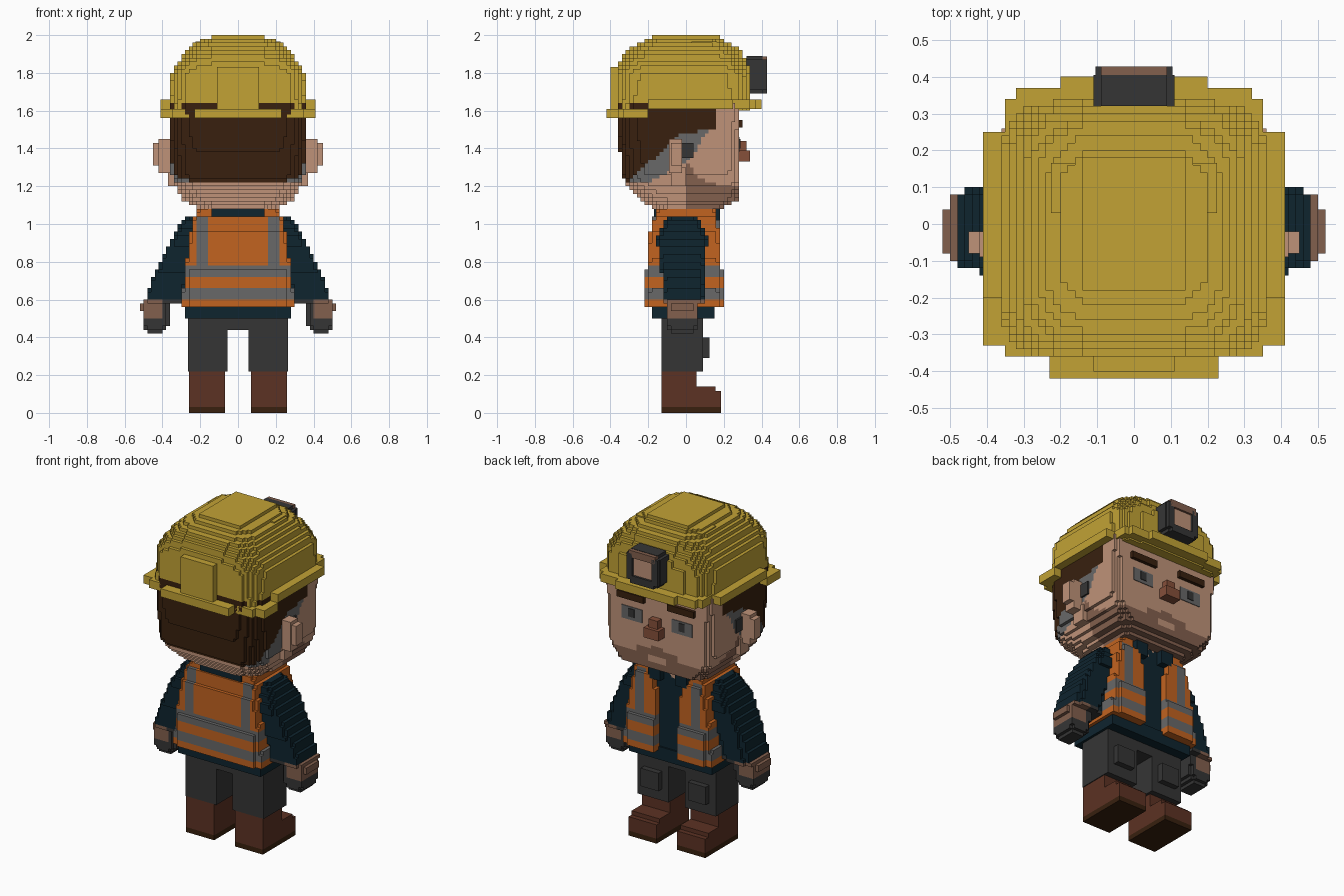
import bpy

cube = bpy.data.objects.get("Cube")
if cube:
    bpy.data.objects.remove(cube, do_unlink=True)

COLOURS = {
    "helmet yellow": (.54, .365, .036), "skin": (.52, .29, .19),
    "stubble brown": (.225, .115, .075), "nose brown": (.24, .08, .042),
    "boot brown": (.107, .032, .017), "hair brown": (.04, .0144, .0045),
    "navy": (.0045, .018, .028), "vest orange": (.54, .125, .0144),
    "stripe grey": (.14, .14, .14), "dark grey": (.036, .036, .036)}
MATS = {}
for mat_name, rgb in COLOURS.items():
    m = bpy.data.materials.new(mat_name)
    m.use_nodes = True
    m.diffuse_color = (*rgb, 1)
    m.node_tree.nodes["Principled BSDF"].inputs["Base Color"].default_value = (*rgb, 1)
    MATS[mat_name] = m


def make(name, verts, faces, slots, indices=None):
    mesh = bpy.data.meshes.new(name)
    mesh.from_pydata(verts, [], faces)
    for s in slots:
        mesh.materials.append(MATS[s])
    if indices:
        mesh.polygons.foreach_set("material_index", indices)
    mesh.update()
    obj = bpy.data.objects.new(name, mesh)
    bpy.context.collection.objects.link(obj)


# Each side of a block: outward direction and its corners in order
SIDES = [((1, 0, 0), ((1, 0, 0), (1, 1, 0), (1, 1, 1), (1, 0, 1))),
         ((-1, 0, 0), ((0, 0, 0), (0, 0, 1), (0, 1, 1), (0, 1, 0))),
         ((0, 1, 0), ((0, 1, 0), (0, 1, 1), (1, 1, 1), (1, 1, 0))),
         ((0, -1, 0), ((0, 0, 0), (1, 0, 0), (1, 0, 1), (0, 0, 1))),
         ((0, 0, 1), ((0, 0, 1), (1, 0, 1), (1, 1, 1), (0, 1, 1))),
         ((0, 0, -1), ((0, 0, 0), (0, 1, 0), (1, 1, 0), (1, 0, 0)))]


def voxels(name, x, y, z, inside, colour, c=.02):
    """Blocky solid: keeps the exposed sides of every cell inside the shape."""
    spans = [range(round(a / c), round(b / c)) for a, b in (x, y, z)]
    cells = {}
    for i in spans[0]:
        for j in spans[1]:
            for k in spans[2]:
                p = ((i + .5) * c, (j + .5) * c, (k + .5) * c)
                if inside(*p):
                    cells[i, j, k] = p
    slots, verts, faces, indices = [], {}, [], []
    for (i, j, k), p in cells.items():
        tint = colour(*p) if callable(colour) else colour
        for (dx, dy, dz), corners in SIDES:
            if (i + dx, j + dy, k + dz) in cells:
                continue
            if tint not in slots:
                slots.append(tint)
            faces.append([verts.setdefault((i + a, j + b, k + d), len(verts))
                          for a, b, d in corners])
            indices.append(slots.index(tint))
    make(name, [(a * c, b * c, d * c) for a, b, d in verts], faces, slots, indices)


def box(name, x, y, z, colour):
    verts = {}
    faces = [[verts.setdefault(q, len(verts)) for q in cs] for _, cs in SIDES]
    make(name, [(x[a], y[b], z[d]) for a, b, d in verts], faces, [colour])


def centred(name, hx, y, z, colour):
    box(name, (-hx, hx), y, z, colour)


def pair(name, x, y, z, colour):
    box("left_" + name, x, y, z, colour)
    box("right_" + name, (-x[1], -x[0]), y, z, colour)


def ramp(table, t):
    """Row of a table interpolated at t."""
    if t <= table[0][0]:
        return table[0][1:]
    for a, b in zip(table, table[1:]):
        if t <= b[0]:
            f = (t - a[0]) / (b[0] - a[0])
            return [u + (v - u) * f for u, v in zip(a[1:], b[1:])]
    return table[-1][1:]


def rounded(x, y, hx, y0, y1, r_back, r_front):
    r = r_front if y > 0 else r_back
    dx = max(abs(x) - hx + r, 0)
    dy = max(y - y1 + r, y0 + r - y, 0)
    return dx * dx + dy * dy <= r * r


# Head with hair, shaved sides and stubble
HEAD = [(1.08, .2, -.17, .19), (1.13, .29, -.24, .27), (1.2, .33, -.31, .28),
        (1.26, .35, -.345, .28), (1.6, .36, -.36, .28)]
HAIRLINE = [(1.22, -.3), (1.3, -.23), (1.4, -.1), (1.48, -.04), (1.5, .16)]
SHAVED = [(1.22, -.2), (1.27, -.1), (1.35, .03), (1.5, .12)]
BEARD = [(0, 1.34), (.07, 1.24), (.2, 1.2)]


def head_colour(x, y, z):
    if z > 1.22 and y < ramp(HAIRLINE, z)[0]:
        return "hair brown"
    if z > 1.22 and y < ramp(SHAVED, z)[0]:
        return "stripe grey"
    moustache = y > .2 and abs(x) < .14 and z < 1.26 - abs(x) * .2
    lips = y > .2 and abs(x) < .06 and 1.16 < z < 1.2
    if y > 0 and not lips and (moustache or z < ramp(BEARD, y)[0]):
        return "stubble brown"
    return "skin"


voxels("head", (-.4, .4), (-.4, .4), (1.08, 1.64),
       lambda x, y, z: rounded(x, y, *ramp(HEAD, z), .14, .06), head_colour)
pair("ear", (.33, .45), (-.08, -.02), (1.31, 1.43), "skin")
pair("ear_rim", (.33, .42), (-.09, -.02), (1.27, 1.45), "skin")
pair("ear_lobe", (.33, .37), (-.08, 0), (1.2, 1.3), "skin")
pair("ear_hollow", (.33, .37), (-.02, .04), (1.35, 1.43), "dark grey")
pair("eyebrow", (.08, .26), (.27, .3), (1.51, 1.55), "hair brown")
pair("eye", (.1, .24), (.27, .284), (1.38, 1.46), "stripe grey")
pair("pupil", (.15, .19), (.28, .288), (1.4, 1.45), "dark grey")
centred("nose", .05, (.27, .34), (1.33, 1.39), "nose brown")
centred("nose_bridge", .03, (.27, .32), (1.38, 1.44), "nose brown")

# Helmet
DOME = [(1.6, .36, -.36, .33), (1.8, .35, -.36, .33), (1.86, .315, -.345, .31),
        (1.92, .27, -.3, .27), (1.96, .225, -.25, .23), (1.98, .18, -.2, .18)]
RIDGE = [(1.6, -.37, .34), (1.83, -.37, .34), (1.92, -.32, .29), (2, -.17, .16)]
BRIM = [(.41, -.33, .25), (.35, -.36, .34), (.32, -.36, .37), (.2, -.2, .4),
        (.23, -.42, 0)]


def in_brim(x, y, z):
    level = z < 1.61 if y < -.2 else z > 1.61
    return level and any(abs(x) < h and a < y < b for h, a, b in BRIM)


def in_ridge(x, y, z):
    y0, y1 = ramp(RIDGE, z)
    return abs(x) < .14 and y0 < y < y1


voxels("helmet_dome", (-.4, .4), (-.4, .4), (1.56, 1.98),
       lambda x, y, z: (z > 1.6 or y < -.2) and rounded(x, y, *ramp(DOME, z), .13, .13),
       "helmet yellow")
voxels("helmet_ridge", (-.14, .14), (-.4, .4), (1.66, 2), in_ridge, "helmet yellow")
voxels("helmet_brim", (-.42, .42), (-.43, .43), (1.56, 1.66), in_brim,
       "helmet yellow", .01)
centred("helmet_back_plate", .11, (-.4, -.34), (1.6, 1.83), "helmet yellow")
pair("helmet_vent", (.155, .225), (.03, .165), (1.9, 1.967), "helmet yellow")

# Headlamp
centred("lamp_body", .11, (.32, .405), (1.71, 1.87), "dark grey")
centred("lamp_core", .09, (.32, .405), (1.69, 1.89), "dark grey")
pair("lamp_side", (.065, .105), (.4, .428), (1.71, 1.87), "dark grey")
centred("lamp_bottom", .08, (.4, .428), (1.69, 1.735), "dark grey")
centred("lamp_top", .09, (.4, .428), (1.845, 1.888), "stubble brown")
centred("lamp_lens", .066, (.4, .415), (1.73, 1.85), "skin")

# Shirt and reflective vest
VEST = [(.56, .3, -.21, .19), (.75, .28, -.21, .19), (.9, .26, -.2, .18),
        (1.02, .24, -.18, .17), (1.08, .22, -.15, .15)]


def opening(z):
    return .08 + max(z - .92, 0) * .4


def in_vest(x, y, z):
    if y > .14 and abs(x) < opening(z):
        return False
    return rounded(x, y, *ramp(VEST, z), .03, .03)


def vest_colour(x, y, z):
    if y > .11 and abs(x) < opening(z):
        return "navy"
    if .72 < z < .78 or .6 < z < .66:
        return "stripe grey"
    if z > .78 and .16 < abs(x) < .22 and z < 1.05:
        return "stripe grey"
    return "vest orange"


voxels("vest", (-.32, .32), (-.24, .24), (.56, 1.08), in_vest, vest_colour)
centred("shirt_hem", .28, (-.18, .15), (.5, .58), "navy")
centred("shirt_collar", .14, (-.17, .12), (1.04, 1.1), "navy")
pair("collar_flap", (.05, .13), (.1, .18), (1, 1.09), "navy")
centred("neck", .06, (0, .14), (1.02, 1.1), "skin")

# Arms: inner x, outer x, back y, front y by height
ARM = [(.42, .4, .47, -.08, .04), (.46, .37, .5, -.1, .06), (.58, .36, .515, -.1, .07),
       (.59, .3, .495, -.125, .09), (.7, .28, .46, -.125, .09), (.8, .25, .41, -.14, .1),
       (.92, .2, .355, -.155, .115), (1, .18, .305, -.12, .08), (1.04, .18, .26, -.09, .05)]


def in_arm(x, y, z):
    x0, x1, y0, y1 = ramp(ARM, z)
    return rounded(abs(x) - (x0 + x1) / 2, y, (x1 - x0) / 2, y0, y1, .035, .035)


def arm_colour(x, y, z):
    if z > .59:
        return "navy"
    return "dark grey" if z < .5 or abs(x) < .4 else "stubble brown"


for side, span in (("left", (.16, .54)), ("right", (-.54, -.16))):
    voxels(side + "_arm", span, (-.18, .14), (.42, 1.04), in_arm, arm_colour)

# Trousers
centred("trouser_seat", .265, (-.13, .09), (.44, .51), "dark grey")
pair("trouser_leg", (.055, .265), (-.13, .09), (.22, .45), "dark grey")
pair("knee_pocket", (.1, .22), (.08, .125), (.29, .4), "dark grey")

# Boots
pair("boot_shaft", (.07, .26), (-.13, .055), (.03, .22), "boot brown")
pair("boot_instep", (.07, .26), (0, .155), (.03, .14), "boot brown")
pair("boot_toe", (.07, .26), (0, .185), (.03, .115), "boot brown")
pair("boot_sole", (.07, .26), (-.13, .185), (0, .03), "hair brown")
